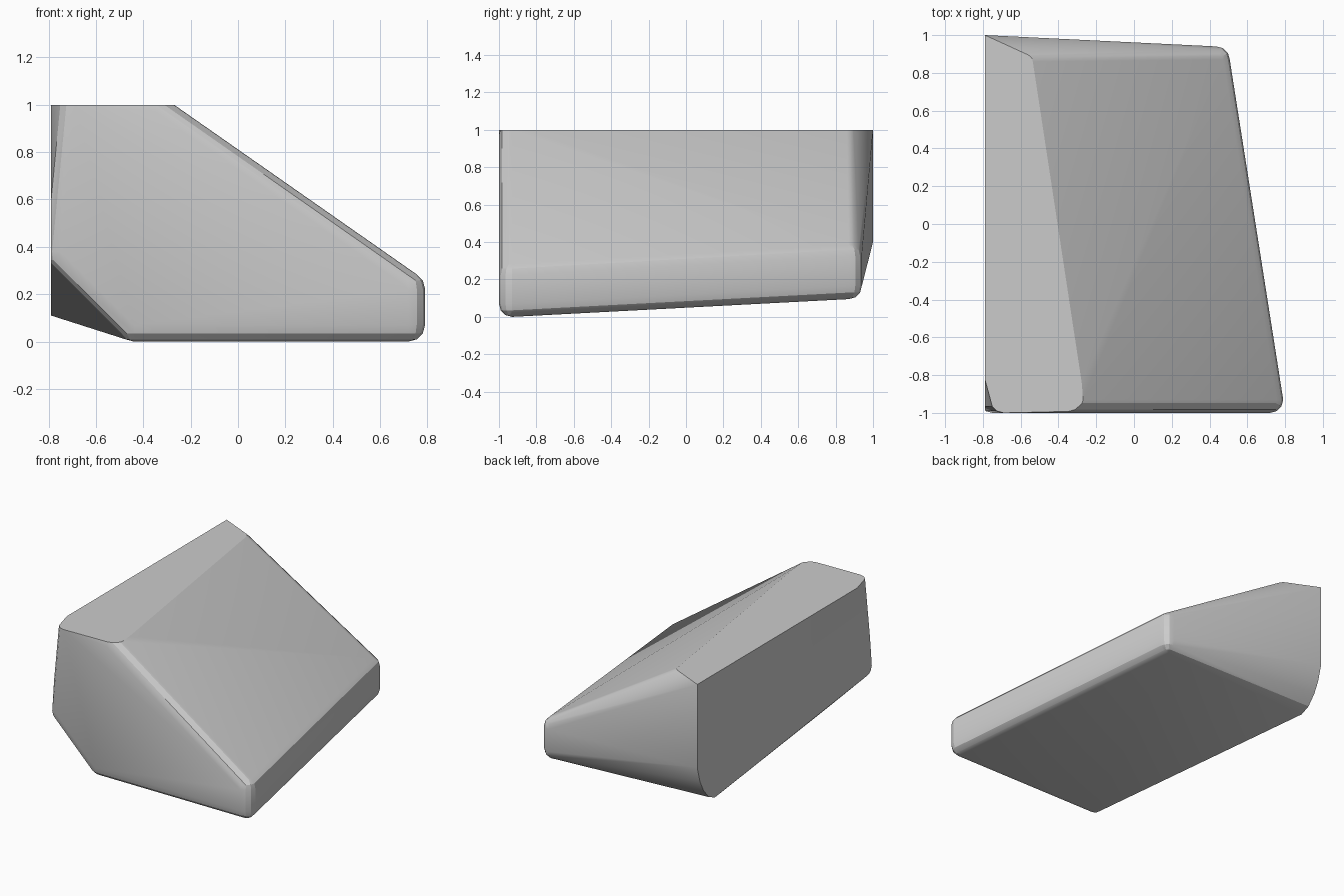
import bpy, bmesh, math
from mathutils import Matrix, Vector

if "Cube" in bpy.data.objects:
    bpy.data.objects.remove(bpy.data.objects["Cube"])

R = 0.07
bm = bmesh.new()

# rounded corners: one small sphere sits inside each
corners = [
    # front end
    (0.72, -0.93, 0.07), (0.72, -0.93, 0.223),
    (-0.35, -0.93, 0.971), (-0.69, -0.93, 1.0),
    (-0.75, -0.93, 0.38), (-0.44, -0.93, 0.07),
    # back end
    (0.437, 0.87, 0.165), (0.437, 0.87, 0.325), (-0.58, 0.86, 0.945),
]
for c in corners:
    bmesh.ops.create_uvsphere(bm, u_segments=12, v_segments=6, radius=R,
                              matrix=Matrix.Translation(c))

# sharp rear left edge with its curved lower corner
for y, z in [(1, 1), (1, 0.4), (0.97, 0.29), (0.93, 0.21), (0.87, 0.14),
             (0.80, 0.11), (-0.82, 1)]:
    bm.verts.new((-0.79, y, z))

# wrap everything in one convex block
points = [v.co.copy() for v in bm.verts]
bm.clear()
for p in points:
    bm.verts.new(p)
hull = bmesh.ops.convex_hull(bm, input=bm.verts[:])
loose = [v for v in bm.verts if not v.link_faces]
bmesh.ops.delete(bm, geom=loose, context='VERTS')

# slice off the flat top and the flat left side
for co, no in [((0, 0, 1), (0, 0, 1)), ((-0.79, 0, 0), (-1, 0, 0))]:
    bmesh.ops.bisect_plane(bm, geom=bm.verts[:] + bm.edges[:] + bm.faces[:],
                           dist=1e-5, plane_co=Vector(co), plane_no=Vector(no),
                           clear_outer=True)
    rim = [e for e in bm.edges if e.is_boundary]
    if rim:
        bmesh.ops.holes_fill(bm, edges=rim, sides=0)
bmesh.ops.remove_doubles(bm, verts=bm.verts[:], dist=1e-4)
bmesh.ops.dissolve_limit(bm, angle_limit=math.radians(0.5),
                         verts=bm.verts[:], edges=bm.edges[:])
bmesh.ops.recalc_face_normals(bm, faces=bm.faces[:])

mesh = bpy.data.meshes.new("wedge_block")
bm.to_mesh(mesh)
bm.free()
grey = bpy.data.materials.new("light_grey")
grey.diffuse_color = (0.6, 0.6, 0.6, 1)
grey.use_nodes = True
grey.node_tree.nodes["Principled BSDF"].inputs["Base Color"].default_value = grey.diffuse_color
mesh.materials.append(grey)
block = bpy.data.objects.new("wedge_block", mesh)
bpy.context.collection.objects.link(block)
bpy.context.view_layer.objects.active = block
block.select_set(True)
bpy.ops.object.shade_smooth_by_angle(angle=math.radians(20))
